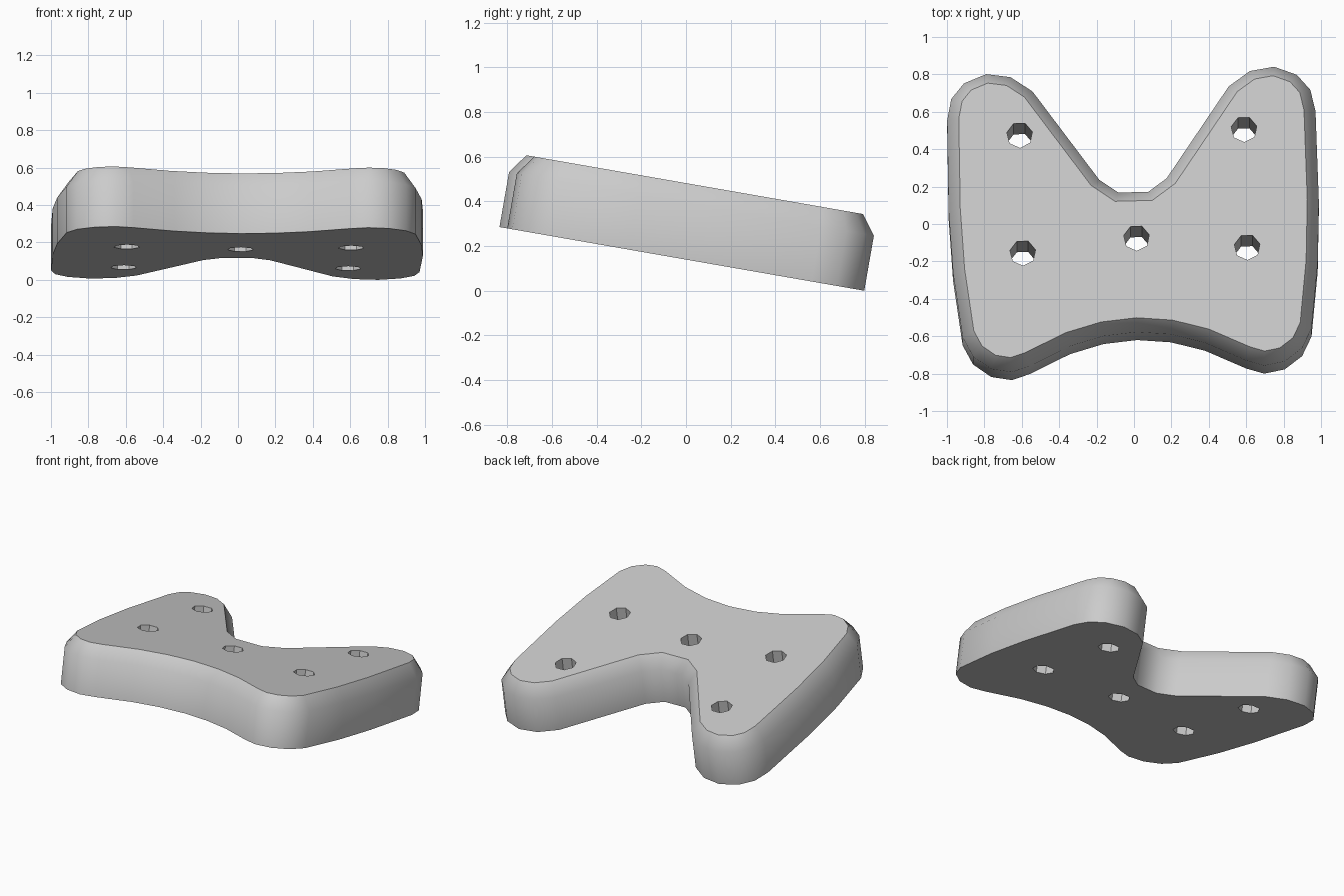
import bpy
import bmesh
from math import radians, sin, cos, tau
from mathutils import Matrix, Vector

cube = bpy.data.objects.get("Cube")
if cube:
    bpy.data.objects.remove(cube)

WALL_HEIGHT, THICKNESS, RIM = 0.25, 0.337, 0.062
HOLE_RADIUS, HOLE_SIDES = 0.07, 7

# Half of the outline, from the front middle round to the back notch
half = [(0.18, -0.647), (0.36, -0.697), (0.58, -0.80), (0.675, -0.83),
        (0.785, -0.81), (0.88, -0.74), (0.933, -0.635), (0.975, -0.285),
        (0.99, 0.05), (0.985, 0.545), (0.96, 0.66), (0.89, 0.743),
        (0.77, 0.79), (0.64, 0.77), (0.525, 0.69), (0.18, 0.2),
        (0.08, 0.129)]
outline = [(0, -0.63)] + half + [(-x, y) for x, y in reversed(half)]
hole_centres = [(-0.6, 0.44), (0.6, 0.44), (0.01, -0.135),
                (-0.6, -0.2), (0.6, -0.2)]


def ring(bm, points, z):
    """Closed loop of edges at height z."""
    verts = [bm.verts.new((x, y, z)) for x, y in points]
    return [bm.edges.new((a, b)) for a, b in zip(verts, verts[1:] + verts[:1])]


def circle(cx, cy):
    angles = [tau * i / HOLE_SIDES for i in range(HOLE_SIDES)]
    return [(cx + HOLE_RADIUS * sin(a), cy - HOLE_RADIUS * cos(a)) for a in angles]


def inset(points, distance):
    """Shrink a counterclockwise outline by a constant distance."""
    result = []
    for i, p in enumerate(points):
        p = Vector(p)
        before = (p - Vector(points[i - 1])).normalized()
        after = (Vector(points[(i + 1) % len(points)]) - p).normalized()
        normal = Vector((-before.y - after.y, before.x + after.x)).normalized()
        result.append(p + normal * distance / normal.dot(Vector((-before.y, before.x))))
    return result


# Plate walls and sloping rim
bm = bmesh.new()
bottom = ring(bm, outline, 0)
shoulder = ring(bm, outline, WALL_HEIGHT)
top = ring(bm, inset(outline, RIM), THICKNESS)
bmesh.ops.bridge_loops(bm, edges=bottom + shoulder)
bmesh.ops.bridge_loops(bm, edges=shoulder + top)

# Through holes, then the flat faces around them
for centre in hole_centres:
    low = ring(bm, circle(*centre), 0)
    high = ring(bm, circle(*centre), THICKNESS)
    bmesh.ops.bridge_loops(bm, edges=low + high)
    bottom += low
    top += high
bmesh.ops.triangle_fill(bm, edges=bottom, use_beauty=True, normal=(0, 0, -1))
bmesh.ops.triangle_fill(bm, edges=top, use_beauty=True, normal=(0, 0, 1))
bmesh.ops.recalc_face_normals(bm, faces=bm.faces)

# Slight turn, then tilt so the front is raised, and rest on the ground
tilt = Matrix.Rotation(radians(-9.9), 4, "X") @ Matrix.Rotation(radians(1.5), 4, "Z")
bmesh.ops.transform(bm, matrix=tilt, verts=bm.verts)
lowest = min(v.co.z for v in bm.verts)
bmesh.ops.translate(bm, vec=(0, 0, -lowest), verts=bm.verts)

mesh = bpy.data.meshes.new("plate")
bm.to_mesh(mesh)
bm.free()
plate = bpy.data.objects.new("plate", mesh)
bpy.context.collection.objects.link(plate)

# Plain grey finish
grey = bpy.data.materials.new("light_grey")
grey.use_nodes = True
colour = (0.6, 0.6, 0.6, 1)
grey.diffuse_color = colour
grey.node_tree.nodes["Principled BSDF"].inputs["Base Color"].default_value = colour
mesh.materials.append(grey)

# Rounded walls with crisp top, bottom and holes
bpy.ops.object.select_all(action="DESELECT")
plate.select_set(True)
bpy.context.view_layer.objects.active = plate
bpy.ops.object.shade_smooth_by_angle(angle=radians(42))
